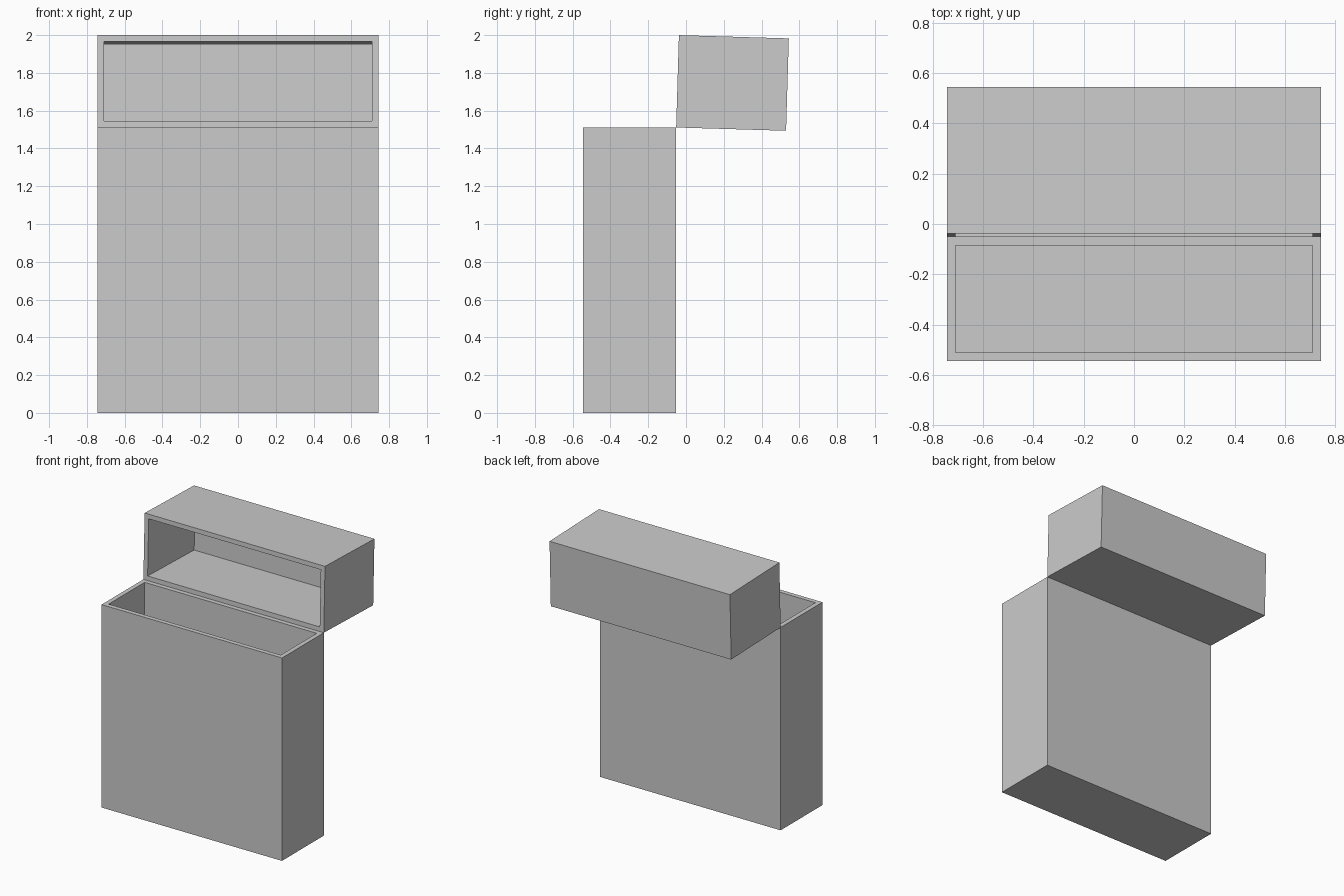
import bpy, bmesh, math
from mathutils import Matrix, Vector

if "Cube" in bpy.data.objects:
    bpy.data.objects.remove(bpy.data.objects["Cube"])

WALL = 0.034


def open_box(name, size, centre):
    """Thick-walled box, open at the top."""
    w, d, h = size
    bm = bmesh.new()
    bmesh.ops.create_cube(bm, size=1, matrix=Matrix.Translation(centre) @ Matrix.Diagonal((w, d, h, 1)))
    bm.normal_update()
    top = max(bm.faces, key=lambda f: f.calc_center_median().z)
    # rim
    bmesh.ops.inset_region(bm, faces=[top], thickness=WALL, use_even_offset=True)
    # cavity
    rim_edges_face = bmesh.ops.extrude_discrete_faces(bm, faces=[top])["faces"][0]
    bmesh.ops.translate(bm, verts=rim_edges_face.verts, vec=(0, 0, -(h - WALL)))
    bmesh.ops.recalc_face_normals(bm, faces=bm.faces)
    mesh = bpy.data.meshes.new(name)
    bm.to_mesh(mesh)
    bm.free()
    obj = bpy.data.objects.new(name, mesh)
    bpy.context.collection.objects.link(obj)
    return obj


WIDTH, DEPTH, HEIGHT = 1.486, 0.492, 1.511
HINGE_Y = -0.052

# Upright container
open_box("box_body", (WIDTH, DEPTH, HEIGHT), Vector((0, HINGE_Y - DEPTH / 2, HEIGHT / 2)))

# Lid swung back about the rear top edge, its opening facing forward
LID_DEPTH, LID_HEIGHT = 0.489, 0.582
lid = open_box("flip_lid", (WIDTH, LID_DEPTH, LID_HEIGHT), Vector((0, LID_DEPTH / 2, -LID_HEIGHT / 2)))
lid.location = (0, HINGE_Y, HEIGHT)
lid.rotation_euler.x = math.radians(90 - 1.7)
